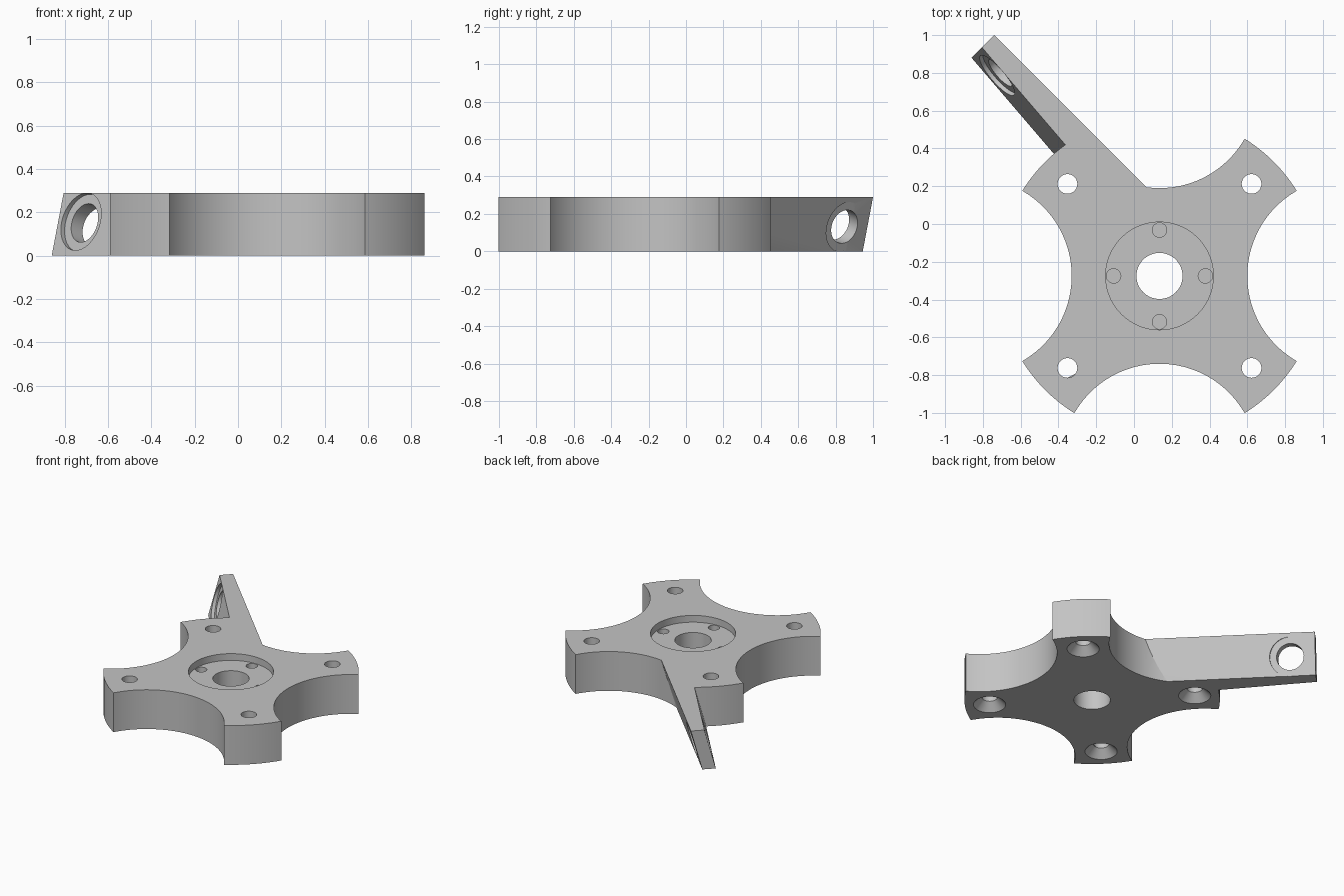
import bpy, bmesh, math
from mathutils import Vector, Matrix

default = bpy.data.objects.get("Cube")
if default:
    bpy.data.objects.remove(default, do_unlink=True)

HEIGHT = 0.29
CX, CY = 0.135, -0.275
LEAN = 0.055

grey = bpy.data.materials.new("light_grey")
grey.use_nodes = True
colour = (0.55, 0.55, 0.55, 1)
grey.diffuse_color = colour
grey.node_tree.nodes["Principled BSDF"].inputs["Base Color"].default_value = colour


def add_object(name, bm):
    bmesh.ops.recalc_face_normals(bm, faces=bm.faces)
    mesh = bpy.data.meshes.new(name)
    bm.to_mesh(mesh)
    bm.free()
    mesh.materials.append(grey)
    obj = bpy.data.objects.new(name, mesh)
    bpy.context.collection.objects.link(obj)
    return obj


def cylinder(name, start, end, r1, r2=None, segments=48):
    """Cylinder or cone running from start to end."""
    start, end = Vector(start), Vector(end)
    axis = end - start
    turn = axis.to_track_quat('Z', 'Y').to_matrix().to_4x4()
    bm = bmesh.new()
    bmesh.ops.create_cone(bm, cap_ends=True, segments=segments, radius1=r1,
                          radius2=r1 if r2 is None else r2, depth=axis.length,
                          matrix=Matrix.Translation((start + end) / 2) @ turn)
    return add_object(name, bm)


def upright(name, x, y, z0, z1, r1, r2=None, segments=48):
    return cylinder(name, (x, y, z0), (x, y, z1), r1, r2, segments)


def combine(target, tool, operation):
    """Apply one boolean and discard the tool."""
    tool.hide_render = True
    mod = target.modifiers.new("boolean", 'BOOLEAN')
    mod.operation, mod.solver, mod.object = operation, 'EXACT', tool
    depsgraph = bpy.context.evaluated_depsgraph_get()
    mesh = bpy.data.meshes.new_from_object(target.evaluated_get(depsgraph))
    target.modifiers.clear()
    target.data = mesh
    bpy.data.objects.remove(tool, do_unlink=True)


# Four-lobed plate: a disc with four round bites
plate = upright("mounting_plate", CX, CY, 0, HEIGHT, 0.855, segments=128)
for i in range(4):
    a = i * math.pi / 2
    combine(plate, upright("bite", CX + 0.984 * math.cos(a), CY + 0.984 * math.sin(a),
                           -0.1, HEIGHT + 0.1, 0.519, segments=128), 'DIFFERENCE')

# Tapered arm, leaning outward towards the top
outline = [(-0.74, 1.0), (-0.805, 0.935), (-0.1, 0.112), (0.12, 0.14)]
bm = bmesh.new()
top = [bm.verts.new((x, y, HEIGHT)) for x, y in outline]
low = [bm.verts.new((x - LEAN, y - LEAN, 0)) for x, y in outline]
bm.faces.new(top)
bm.faces.new(low[::-1])
for i in range(4):
    j = (i + 1) % 4
    bm.faces.new((top[i], low[i], low[j], top[j]))
combine(plate, add_object("arm", bm), 'UNION')

# Hub recess and bore
combine(plate, upright("recess", CX, CY, HEIGHT - 0.05, HEIGHT + 0.1, 0.285, segments=96), 'DIFFERENCE')
combine(plate, upright("bore", CX, CY, -0.1, HEIGHT + 0.1, 0.122, segments=64), 'DIFFERENCE')

# Blind hub holes, and countersunk holes in the lobes
for i in range(4):
    a = i * math.pi / 2
    combine(plate, upright("blind_hole", CX + 0.243 * math.cos(a), CY + 0.243 * math.sin(a),
                           HEIGHT - 0.13, HEIGHT, 0.038), 'DIFFERENCE')
    b = a + math.pi / 4
    x, y = CX + 0.689 * math.cos(b), CY + 0.689 * math.sin(b)
    combine(plate, upright("lobe_hole", x, y, -0.1, HEIGHT + 0.1, 0.052), 'DIFFERENCE')
    combine(plate, upright("countersink", x, y, -0.01, 0.056, 0.118, 0.052), 'DIFFERENCE')

# Arm hole with a shallow counterbore on both faces
axis = Vector((0.735, 0.628, -0.257)).normalized()
mid = Vector((-0.683, 0.822, 0.142))
combine(plate, cylinder("arm_hole", mid - axis * 0.2, mid + axis * 0.2, 0.092), 'DIFFERENCE')
combine(plate, cylinder("inner_counterbore", mid - axis * 0.15, mid - axis * 0.034, 0.137), 'DIFFERENCE')
combine(plate, cylinder("outer_counterbore", mid + axis * 0.041, mid + axis * 0.15, 0.137), 'DIFFERENCE')

# Smooth the round walls, keep the edges sharp
bpy.ops.object.select_all(action='DESELECT')
plate.select_set(True)
bpy.context.view_layer.objects.active = plate
bpy.ops.object.shade_smooth_by_angle(angle=math.radians(25))
